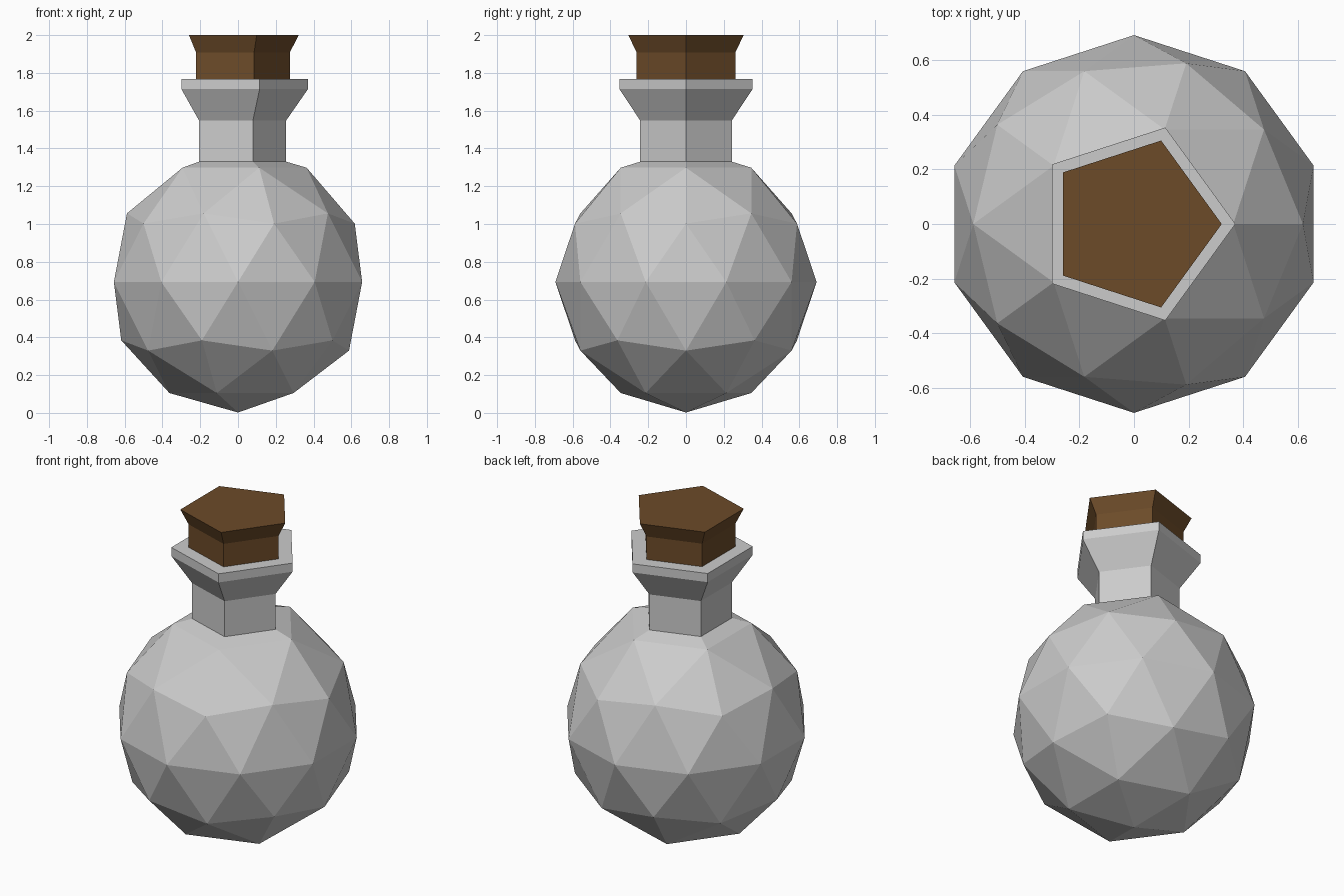
import bpy, bmesh, math

if "Cube" in bpy.data.objects:
    bpy.data.objects.remove(bpy.data.objects["Cube"])

RADIUS, CENTRE_Z = 0.691, 0.693


def pentagon(bm, r, z):
    return [bm.verts.new((r * math.cos(k * math.tau / 5), r * math.sin(k * math.tau / 5), z))
            for k in range(5)]


def loft(bm, ring, profile):
    """Continue a five-sided ring upward through (radius, z) steps."""
    for r, z in profile:
        nxt = pentagon(bm, r, z)
        for i in range(5):
            j = (i + 1) % 5
            bm.faces.new((ring[i], ring[j], nxt[j], nxt[i]))
        ring = nxt
    return ring


def finish(bm, name, colour=None):
    bmesh.ops.recalc_face_normals(bm, faces=bm.faces)
    mesh = bpy.data.meshes.new(name)
    bm.to_mesh(mesh)
    bm.free()
    obj = bpy.data.objects.new(name, mesh)
    bpy.context.collection.objects.link(obj)
    if colour:
        mat = bpy.data.materials.new(name + "_material")
        mat.diffuse_color = colour
        mat.use_nodes = True
        mat.node_tree.nodes["Principled BSDF"].inputs["Base Color"].default_value = mat.diffuse_color
        mesh.materials.append(mat)
    return obj


# Flask: faceted globe opened at the top, then shoulder, neck, flare and rim
bm = bmesh.new()
bmesh.ops.create_icosphere(bm, subdivisions=2, radius=RADIUS)
bmesh.ops.translate(bm, verts=bm.verts, vec=(0, 0, CENTRE_Z))
top = max(bm.verts, key=lambda v: v.co.z)
bmesh.ops.delete(bm, geom=[top], context='VERTS')
mouth = list({v for e in bm.edges if e.is_boundary for v in e.verts})
mouth.sort(key=lambda v: round(math.atan2(v.co.y, v.co.x), 3) % math.tau)
for v in mouth:
    v.co.z = 1.298
loft(bm, mouth, [(0.255, 1.33), (0.255, 1.548), (0.371, 1.715), (0.371, 1.768), (0.275, 1.768)])
finish(bm, "flask")

# Cork: short stem flaring to a wider flat top
bm = bmesh.new()
base = pentagon(bm, 0.275, 1.768)
bm.faces.new(base[::-1])
bm.faces.new(loft(bm, base, [(0.275, 1.909), (0.321, 2.0)]))
finish(bm, "cork", (0.15, 0.07, 0.022, 1))
